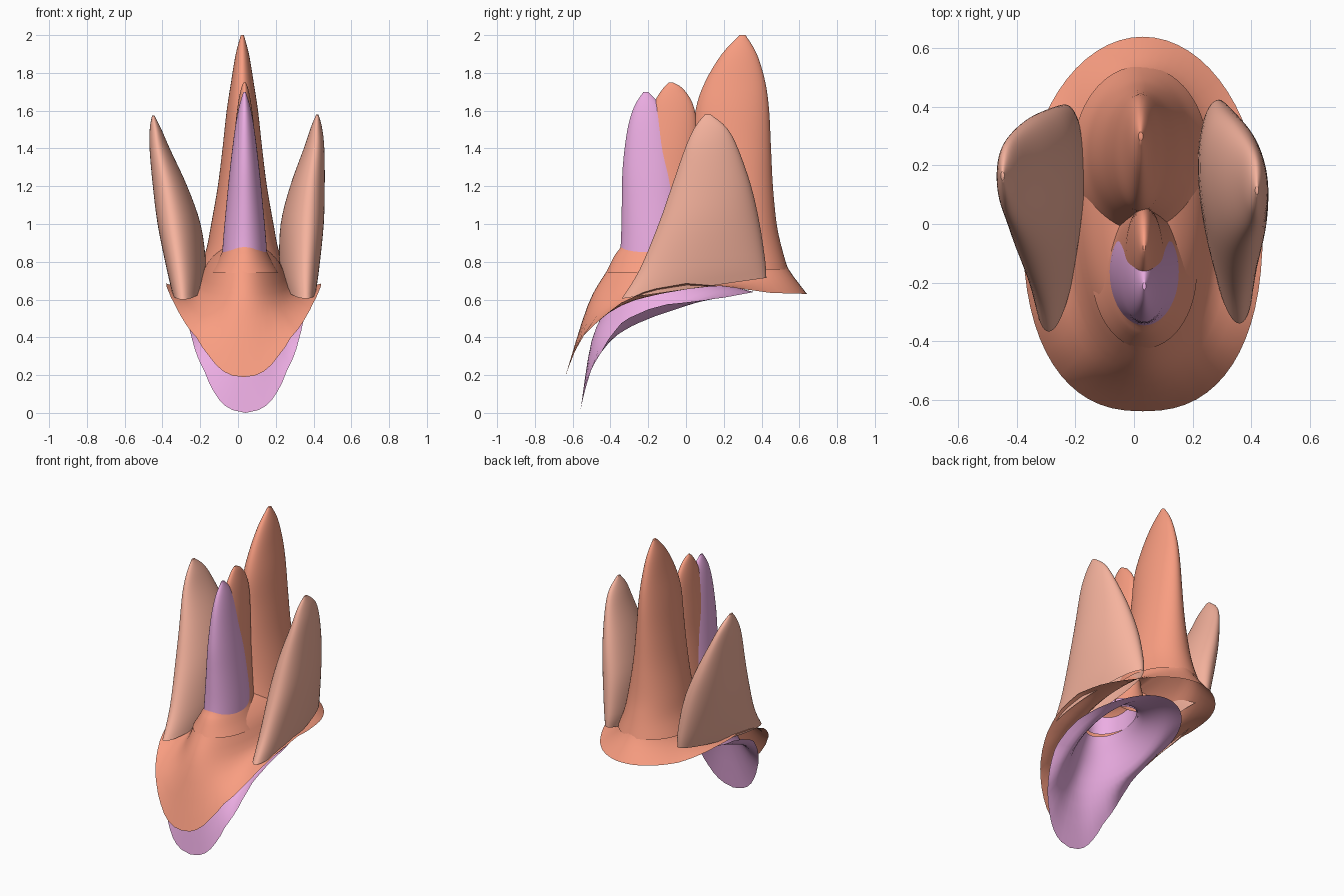
import bpy, bmesh, math

if "Cube" in bpy.data.objects:
    bpy.data.objects.remove(bpy.data.objects["Cube"])

SEG = 64


def material(name, col):
    m = bpy.data.materials.new(name)
    m.diffuse_color = (*col, 1)
    m.use_nodes = True
    m.node_tree.nodes["Principled BSDF"].inputs["Base Color"].default_value = m.diffuse_color
    return m


ORANGE = material("orange", (0.95, 0.34, 0.22))
PEACH = material("peach", (0.92, 0.45, 0.34))
PINK = material("pink", (0.84, 0.42, 0.77))


def table(pts, v):
    """Piecewise linear lookup."""
    for (a, fa), (b, fb) in zip(pts, pts[1:]):
        if v <= b:
            return fa + (fb - fa) * max(0, (v - a) / (b - a))
    return pts[-1][1]


def refine(rows, n=4):
    """Catmull-Rom interpolation between section rows."""
    out = []
    for i in range(len(rows) - 1):
        quad = [rows[max(i - 1, 0)], rows[i], rows[i + 1], rows[min(i + 2, len(rows) - 1)]]
        for k in range(n):
            t = k / n
            out.append([0.5 * (2 * b + (c - a) * t + (2 * a - 5 * b + 4 * c - d) * t * t
                               + (3 * b - a - 3 * c + d) * t ** 3) for a, b, c, d in zip(*quad)])
    return out + [list(rows[-1])]


def ring(y0, y1, xf, xb, hw, zf, zb, n_front=2.0):
    """Oval section between a front point and a back point."""
    pts = []
    for i in range(SEG):
        a = 2 * math.pi * i / SEG
        c, s = math.cos(a), math.sin(a)
        e = 2 / n_front if s < 0 else 1
        u = math.copysign(abs(s) ** e, s)
        v = math.copysign(abs(c) ** e, c)
        t = (u + 1) / 2
        pts.append((xf + (xb - xf) * t + hw * v, y0 + (y1 - y0) * t, zf + (zb - zf) * t))
    return pts


def loft(name, rings, mat, cap=True):
    bm = bmesh.new()
    loops = [[bm.verts.new(p) for p in r] for r in rings]
    for lo, hi in zip(loops, loops[1:]):
        for i in range(SEG):
            j = (i + 1) % SEG
            bm.faces.new((lo[i], lo[j], hi[j], hi[i]))
    if cap:
        bm.faces.new(loops[-1])
    me = bpy.data.meshes.new(name)
    bm.to_mesh(me)
    bm.free()
    ob = bpy.data.objects.new(name, me)
    bpy.context.collection.objects.link(ob)
    me.materials.append(mat)
    bpy.context.view_layer.objects.active = ob
    ob.select_set(True)
    bpy.ops.object.shade_smooth_by_angle(angle=math.radians(50))
    ob.select_set(False)
    return ob


def shell(name, rows, rim, n, cx, mat, cap):
    """Flaring skirt whose lowest ring follows a curved rim line."""
    y0, y1, hw = rows[0]
    first = [(x, y, table(rim, y)) for x, y, z in ring(y0, y1, cx, cx, hw, 0, 0, n)]
    uppers = [ring(y0, y1, cx, cx, hw, zf, zb) for y0, y1, hw, zf, zb in rows[1:]]
    cols = [refine([r[i] for r in [first] + uppers]) for i in range(SEG)]
    loft(name, [list(r) for r in zip(*cols)], mat, cap)


def spike(name, rows, cx, mat):
    loft(name, [ring(y0, y1, cx, cx, hw, z, z) for z, y0, y1, hw in refine(rows)], mat)


# outer shell
shell("outer_shell",
      [(-.64, .64, .41), (-.52, .55, .27, .57, .75), (-.42, .505, .19, .75, .84),
       (-.36, .48, .12, .84, .89), (-.28, .42, .05, .88, .93)],
      [(-.64, .19), (-.6, .3), (-.55, .4), (-.45, .5), (-.35, .58), (-.2, .65), (0, .685), (.2, .67), (.45, .635), (.64, .63)],
      2.4, .03, ORANGE, True)
spike("back_spike",
      [(.76, -.06, .54, .23), (.87, -.03, .508, .19), (1.0, .0, .48, .165), (1.2, .02, .46, .13), (1.4, .035, .45, .105),
       (1.6, .05, .44, .083), (1.75, .10, .42, .06), (1.9, .19, .375, .035), (2.0, .285, .315, .008)],
      .023, ORANGE)
spike("middle_spike",
      [(.74, -.425, .1, .18), (.83, -.38, .08, .13), (.92, -.33, .07, .1), (1.2, -.28, .06, .073), (1.4, -.24, .06, .06),
       (1.55, -.2, .055, .046), (1.65, -.165, .03, .033), (1.72, -.12, -.02, .018), (1.75, -.09, -.07, .005)],
      .035, ORANGE)

# inner shell and front spike
shell("inner_shell",
      [(-.56, .36, .32), (-.5, .24, .24, .38, .67), (-.4, .07, .16, .6, .71), (-.36, .02, .125, .7, .74)],
      [(-.56, 0), (-.558, .02), (-.54, .1), (-.503, .23), (-.405, .4), (-.33, .49), (-.15, .57), (0, .585),
       (.2, .61), (.36, .64)],
      3.0, .04, PINK, False)
spike("front_spike",
      [(.72, -.36, .03, .125), (.9, -.345, .02, .115), (1.1, -.34, .0, .097), (1.3, -.335, -.03, .077),
       (1.5, -.31, -.08, .052), (1.62, -.275, -.13, .03), (1.7, -.225, -.2, .006)],
      .035, PINK)

# side fins: front y, back y, front x, back x, half thickness, front z, back z
FIN = [(-.34, .425, .36, .29, .08, .605, .715), (-.245, .42, .36, .29, .1, .76, .8),
       (-.145, .39, .37, .31, .11, 1.0, 1.0), (-.075, .345, .385, .35, .09, 1.2, 1.2),
       (-.005, .275, .41, .395, .054, 1.4, 1.4), (.045, .215, .415, .415, .03, 1.51, 1.51),
       (.1, .13, .42, .42, .006, 1.58, 1.58)]
for name, left in (("right_fin", False), ("left_fin", True)):
    rings = [ring(*row) for row in refine(FIN)]
    if left:  # the left fin leans a little further out and back
        rings = [[(-x + .022 - (z - 1.07) * .1, y + (z - .95) * .08, z - .005) for x, y, z in reversed(r)] for r in rings]
    loft(name, rings, PEACH)
